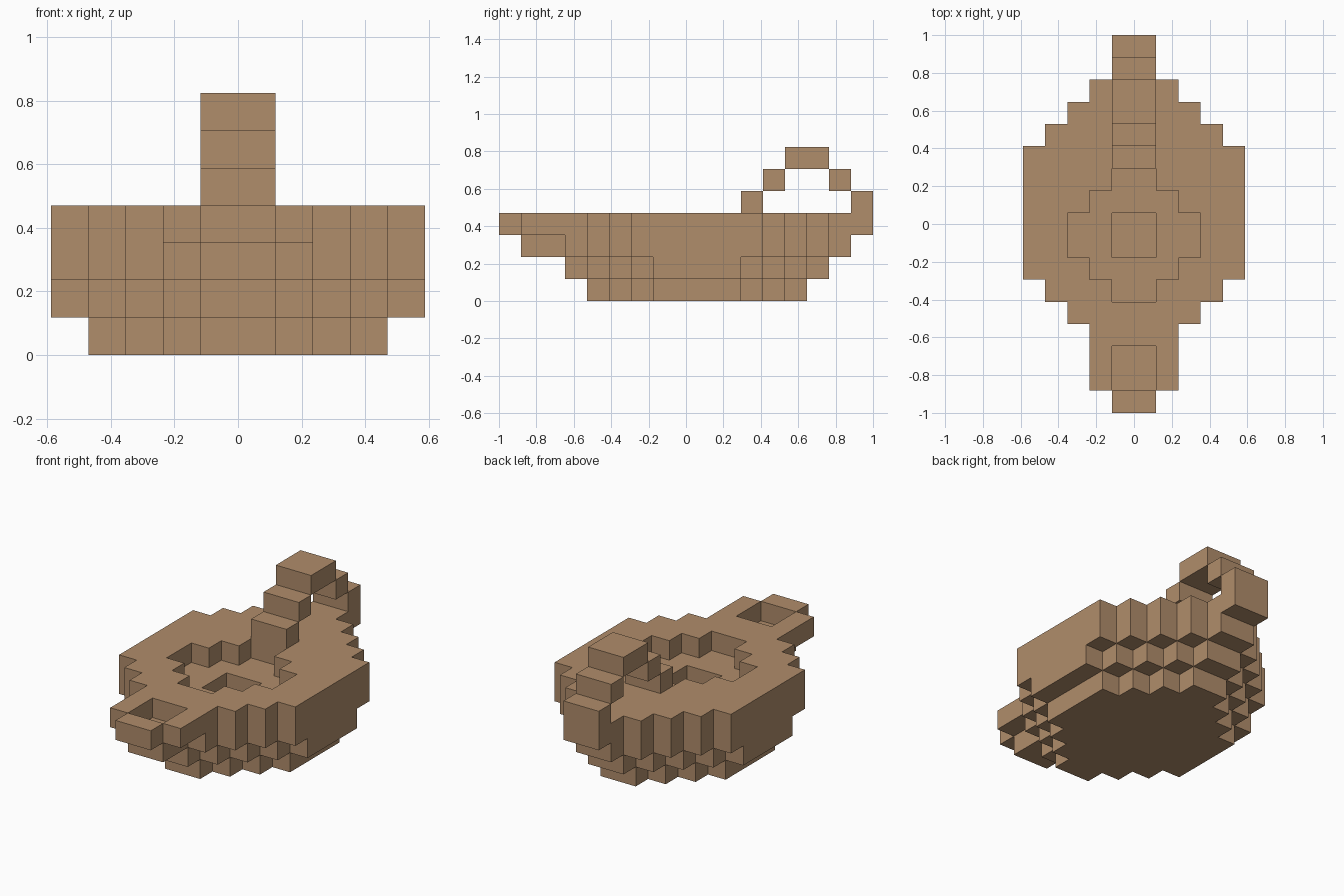
import bpy, bmesh
from mathutils import Vector

if "Cube" in bpy.data.objects:
    bpy.data.objects.remove(bpy.data.objects["Cube"])

U = 2 / 17            # block size: 17 blocks span the length

clay = bpy.data.materials.new("tan clay")
clay.diffuse_color = (0.434, 0.266, 0.147, 1)
clay.use_nodes = True
clay.node_tree.nodes["Principled BSDF"].inputs["Base Color"].default_value = clay.diffuse_color


def slab(level, start, halves):
    """Blocks of one layer: half width (in blocks) for each row from 'start' backwards."""
    return {(x, start + i, level)
            for i, h in enumerate(halves) for x in range(-h, h)}


# Bowl: stacked layers that widen towards the rim
bowl = slab(0, 4, [1, 2, 3, 4, 4, 4, 4, 3, 2, 1])
bowl |= slab(1, 3, [1, 2, 3, 4, 5, 5, 5, 5, 4, 3, 2, 1])
bowl |= slab(2, 1, [1, 1, 2, 3, 4] + [5] * 6 + [4, 3, 2, 1])
bowl |= slab(3, 0, [1, 2, 2, 2, 3, 4] + [5] * 6 + [4, 3, 2, 1])

# Hollows: stepped oil well and spout opening
bowl -= slab(3, 5, [1, 2, 3, 3, 2, 1])
bowl -= slab(2, 7, [1, 1])
bowl -= slab(3, 1, [1, 1])

# Handle: a stepped loop, two blocks wide, given as (row, level)
loop = [(11, 4), (12, 5), (13, 6), (14, 6), (15, 5), (16, 4), (16, 3)]
handle = {(x, row, level) for row, level in loop for x in (-1, 0)}

solid = bowl | handle
AXES = [Vector((1, 0, 0)), Vector((0, 1, 0)), Vector((0, 0, 1))]


def build(name, blocks):
    """Make the outer skin of the blocks, merging flat areas."""
    bm = bmesh.new()
    for b in sorted(blocks):
        for k in range(3):
            for s in (-1, 1):
                n = list(b)
                n[k] += s
                if tuple(n) in solid:
                    continue
                a, c = AXES[(k + 1) % 3] / 2, AXES[(k + 2) % 3] / 2
                mid = Vector(b) + Vector((0.5, 0.5, 0.5)) + AXES[k] * s / 2
                ring = [mid - a - c, mid + a - c, mid + a + c, mid - a + c]
                if s < 0:
                    ring.reverse()
                bm.faces.new([bm.verts.new((p - Vector((0, 8.5, 0))) * U) for p in ring])
    bmesh.ops.remove_doubles(bm, verts=bm.verts, dist=0.001)
    me = bpy.data.meshes.new(name)
    bm.to_mesh(me)
    bm.free()
    me.materials.append(clay)
    ob = bpy.data.objects.new(name, me)
    bpy.context.collection.objects.link(ob)
    return ob


build("lamp_bowl", bowl)
build("lamp_handle", handle)
